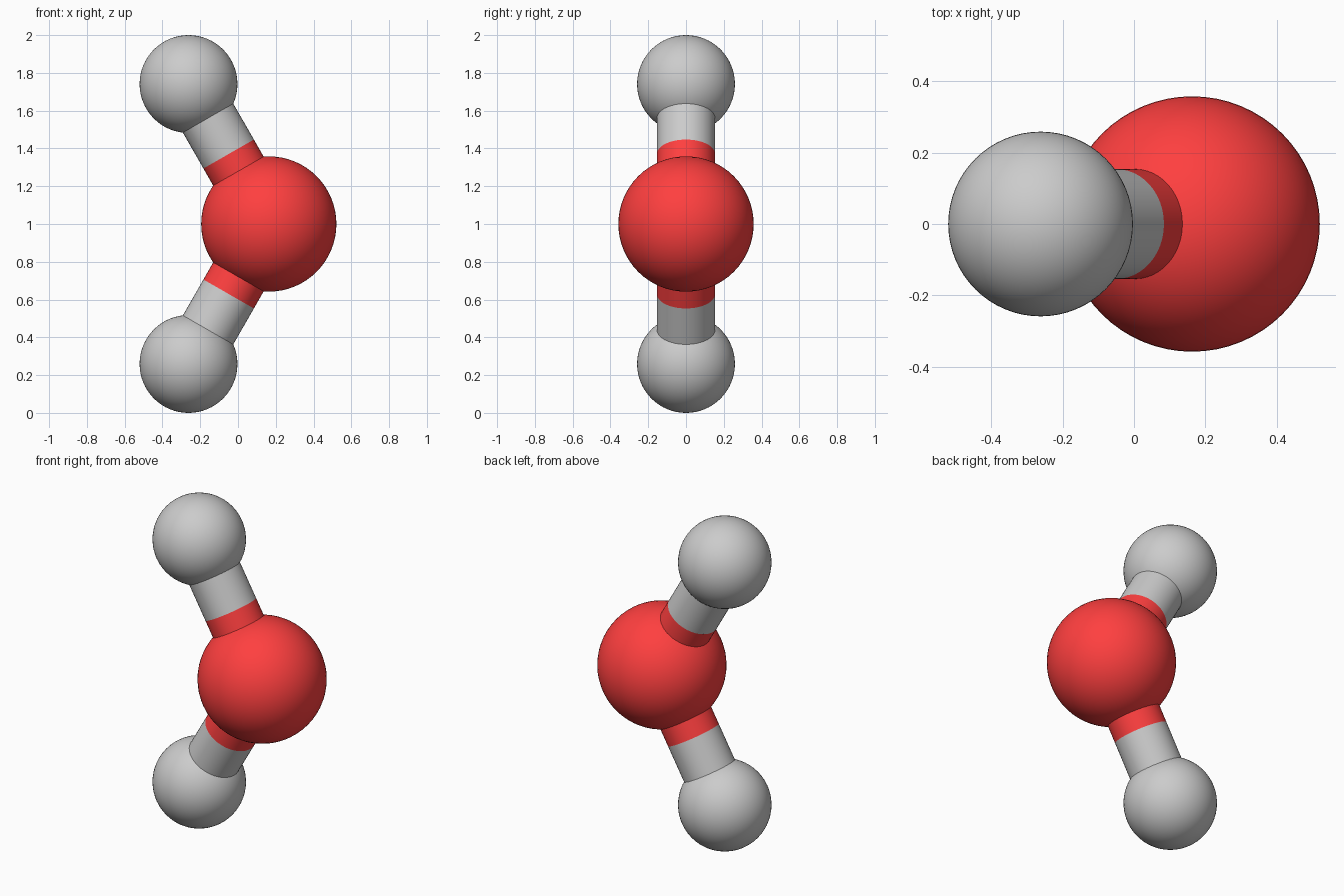
import bpy
from math import radians
from mathutils import Vector

if "Cube" in bpy.data.objects:
    bpy.data.objects.remove(bpy.data.objects["Cube"])

red = bpy.data.materials.new("red")
red.diffuse_color = (1.0, 0.05, 0.05, 1.0)
red.use_nodes = True
red.node_tree.nodes["Principled BSDF"].inputs["Base Color"].default_value = red.diffuse_color


def finish(name, material):
    obj = bpy.context.object
    obj.name = name
    if material:
        obj.data.materials.append(material)
    bpy.ops.object.shade_smooth_by_angle(angle=radians(40))


def ball(name, centre, radius, material=None):
    bpy.ops.mesh.primitive_uv_sphere_add(segments=64, ring_count=32, radius=radius, location=centre)
    finish(name, material)


def rod(name, start, end, radius, material=None):
    # Open tube: both ends are hidden inside a ball or meet the next rod
    axis = end - start
    bpy.ops.mesh.primitive_cylinder_add(vertices=48, radius=radius, depth=axis.length,
                                        end_fill_type='NOTHING', location=(start + end) / 2,
                                        rotation=axis.to_track_quat('Z', 'Y').to_euler())
    finish(name, material)


# Large central ball
centre = Vector((0.163, 0, 1.0))
ball("centre_ball", centre, 0.358, red)

# Small outer balls, each joined by a two-colour rod split at its midpoint
for side, sign in (("upper", 1), ("lower", -1)):
    outer = Vector((-0.262, 0, 1.0 + sign * 0.741))
    middle = (centre + outer) / 2
    ball(side + "_ball", outer, 0.259)
    rod(side + "_rod_inner", centre, middle, 0.154, red)
    rod(side + "_rod_outer", middle, outer, 0.154)
